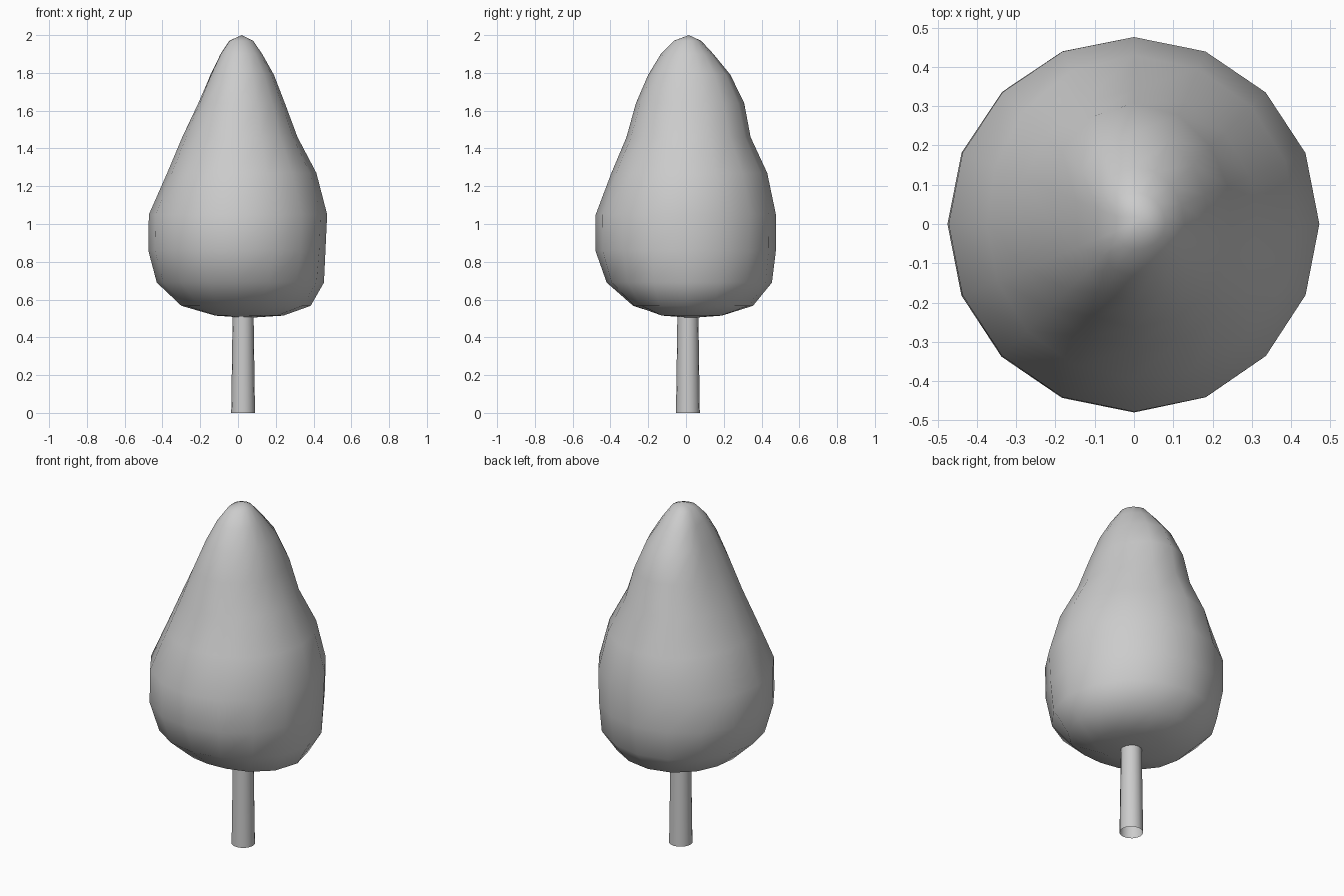
import bpy, bmesh
from math import cos, sin, pi

if "Cube" in bpy.data.objects:
    bpy.data.objects.remove(bpy.data.objects["Cube"])

SEGMENTS = 16


def finish(bm, name):
    bmesh.ops.recalc_face_normals(bm, faces=bm.faces)
    mesh = bpy.data.meshes.new(name)
    bm.to_mesh(mesh)
    bm.free()
    for p in mesh.polygons:
        p.use_smooth = True
    obj = bpy.data.objects.new(name, mesh)
    bpy.context.collection.objects.link(obj)
    return obj


def loft(bm, rings):
    for a, b in zip(rings, rings[1:]):
        n = len(a)
        for i in range(n):
            bm.faces.new((a[i], a[(i + 1) % n], b[(i + 1) % n], b[i]))


# Foliage: slightly lopsided rings, reach in +x, +y, -x, -y at each height
PROFILE = [
    (0.515, 0.24, 0.19, 0.12, 0.12),
    (0.567, 0.385, 0.355, 0.30, 0.28),
    (0.69, 0.455, 0.455, 0.43, 0.42),
    (0.86, 0.463, 0.476, 0.475, 0.48),
    (1.05, 0.472, 0.476, 0.472, 0.478),
    (1.27, 0.415, 0.43, 0.375, 0.395),
    (1.46, 0.315, 0.342, 0.295, 0.315),
    (1.64, 0.248, 0.308, 0.21, 0.265),
    (1.79, 0.19, 0.235, 0.145, 0.20),
    (1.90, 0.128, 0.145, 0.092, 0.133),
    (1.97, 0.08, 0.08, 0.045, 0.065),
]
bm = bmesh.new()
rings = []
for z, px, py, nx, ny in PROFILE:
    ring = []
    for i in range(SEGMENTS):
        c, s = cos(2 * pi * i / SEGMENTS), sin(2 * pi * i / SEGMENTS)
        r = (px if c > 0 else nx) * c * c + (py if s > 0 else ny) * s * s
        ring.append(bm.verts.new((r * c, r * s, z)))
    rings.append(ring)
loft(bm, rings)
bottom = bm.verts.new((0.05, 0.03, 0.503))
top = bm.verts.new((0.02, 0.015, 2.0))
for i in range(SEGMENTS):
    j = (i + 1) % SEGMENTS
    bm.faces.new((rings[0][j], rings[0][i], bottom))
    bm.faces.new((rings[-1][i], rings[-1][j], top))
finish(bm, "foliage")

# Trunk: open, slightly tapered tube running into the foliage
bm = bmesh.new()
tube = []
for z, r in ((0.0, 0.063), (0.56, 0.055)):
    tube.append([bm.verts.new((0.027 + r * cos(2 * pi * i / SEGMENTS),
                               0.01 + r * sin(2 * pi * i / SEGMENTS), z))
                 for i in range(SEGMENTS)])
loft(bm, tube)
finish(bm, "trunk")
